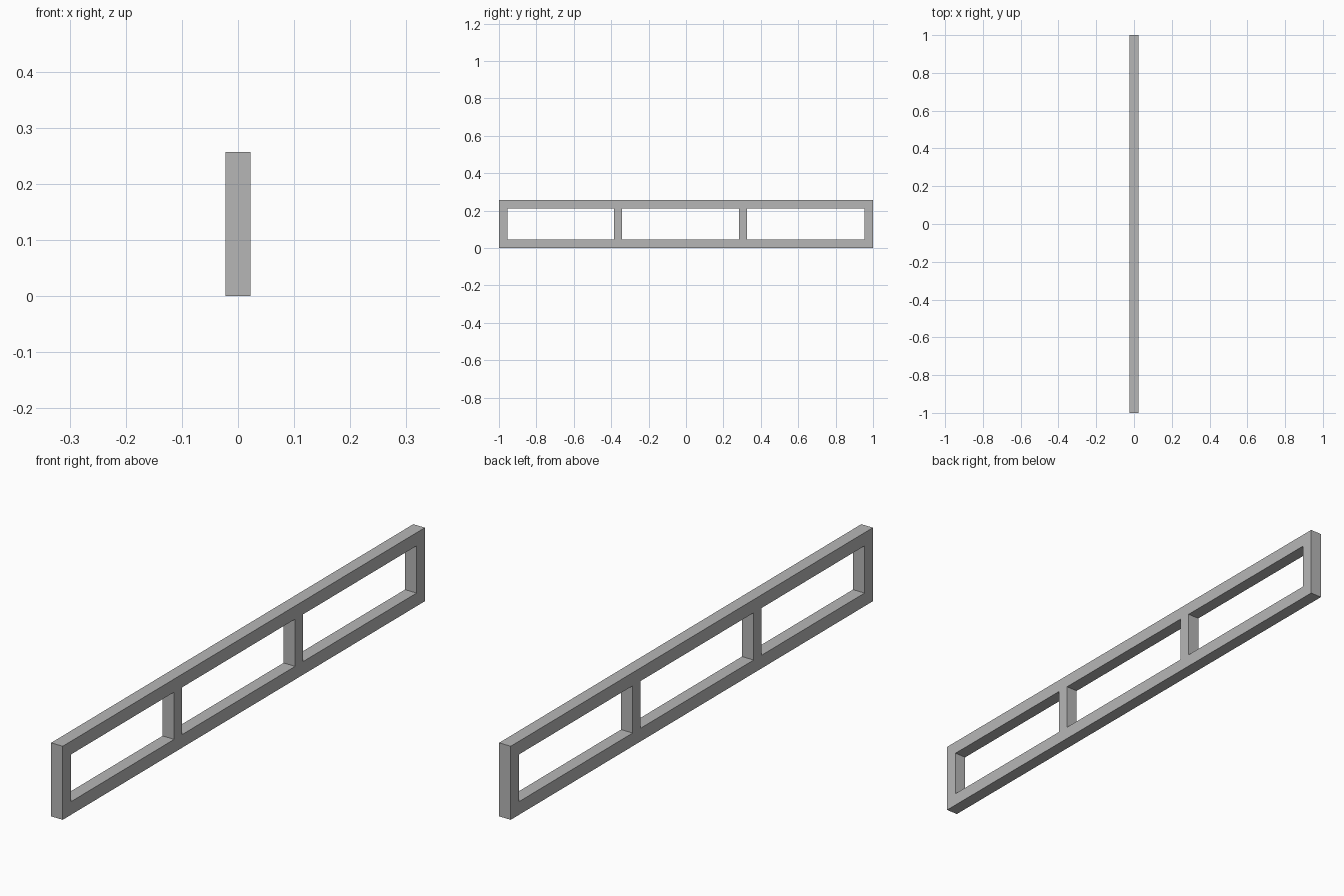
import bpy
import bmesh

cube = bpy.data.objects.get("Cube")
if cube:
    bpy.data.objects.remove(cube, do_unlink=True)

# Overall sizes
HEIGHT = 0.257
DEPTH = 0.045
BAR = 0.046
POST = 0.043
POST_CENTRES = (-0.363, 0.305)

# Grey finish
grey = bpy.data.materials.new("mid_grey")
grey.use_nodes = True
colour = (0.47, 0.47, 0.47, 1)
grey.diffuse_color = colour
grey.node_tree.nodes["Principled BSDF"].inputs["Base Color"].default_value = colour

# Cut lines: every second column is a post, the middle row holds the openings
y_cuts = [-1, -1 + BAR]
for c in POST_CENTRES:
    y_cuts += [c - POST / 2, c + POST / 2]
y_cuts += [1 - BAR, 1]
z_cuts = [0, BAR, HEIGHT - BAR, HEIGHT]

# Frame face as one connected sheet, with the openings left out
bm = bmesh.new()
grid = [[bm.verts.new((-DEPTH / 2, y, z)) for z in z_cuts] for y in y_cuts]
for i in range(len(y_cuts) - 1):
    for j in range(len(z_cuts) - 1):
        if i % 2 == 1 and j == 1:
            continue
        bm.faces.new((grid[i][j], grid[i][j + 1], grid[i + 1][j + 1], grid[i + 1][j]))

# Extrude the sheet to the frame's thickness
result = bmesh.ops.extrude_face_region(bm, geom=bm.faces[:], use_keep_orig=True)
moved = [g for g in result["geom"] if isinstance(g, bmesh.types.BMVert)]
bmesh.ops.translate(bm, verts=moved, vec=(DEPTH, 0, 0))
bmesh.ops.recalc_face_normals(bm, faces=bm.faces[:])

mesh = bpy.data.meshes.new("rail_frame")
bm.to_mesh(mesh)
bm.free()
mesh.materials.append(grey)
frame = bpy.data.objects.new("rail_frame", mesh)
bpy.context.collection.objects.link(frame)
